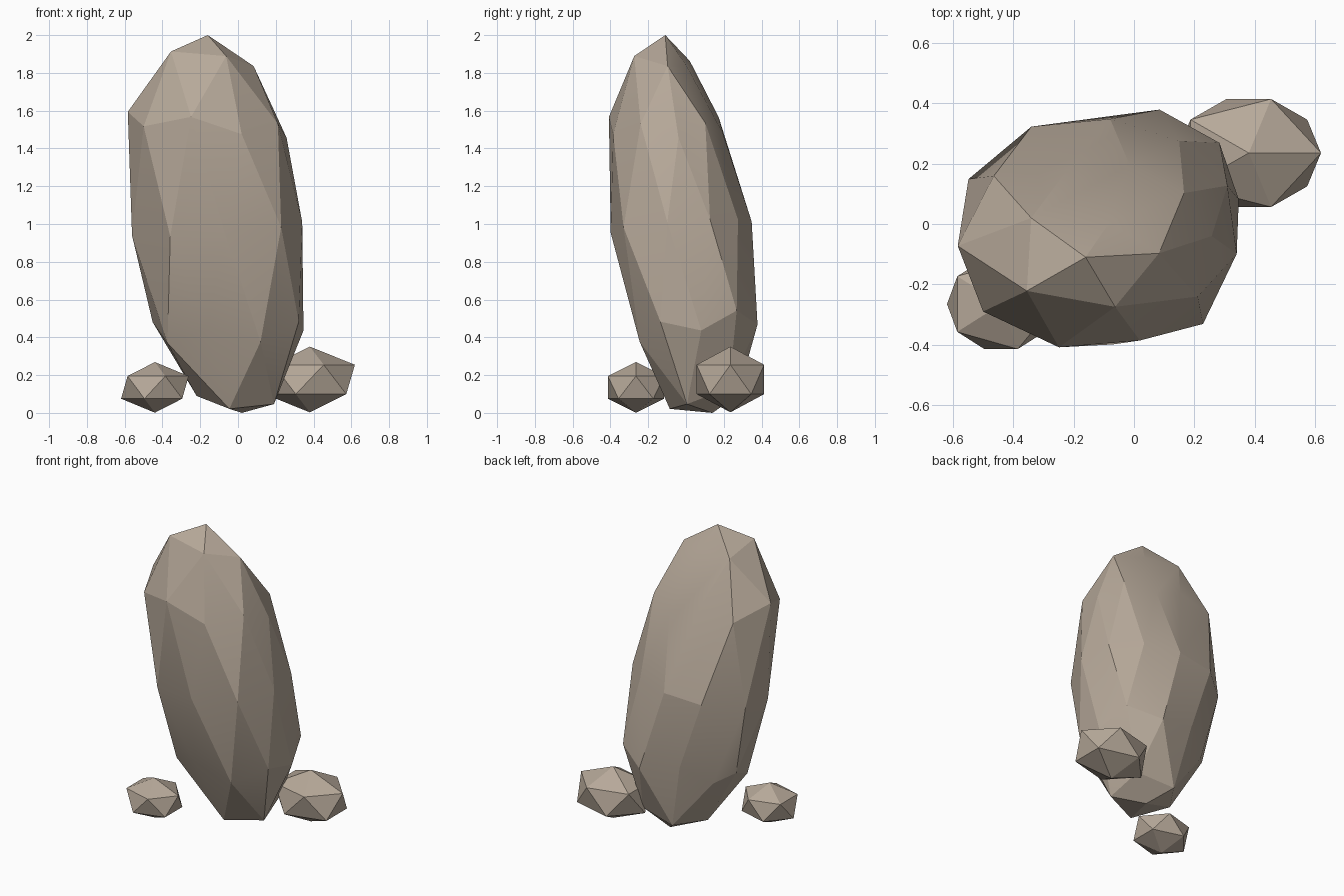
import bpy
import bmesh
from math import cos, sin, radians
from mathutils import Matrix

cube = bpy.data.objects.get("Cube")
if cube:
    bpy.data.objects.remove(cube, do_unlink=True)

# One warm grey stone colour for everything
stone = bpy.data.materials.new("warm_grey_stone")
stone.use_nodes = True
stone.diffuse_color = (0.47, 0.395, 0.32, 1)
stone.node_tree.nodes["Principled BSDF"].inputs["Base Color"].default_value = stone.diffuse_color


def finish(name, bm):
    """Turn a bmesh into a faceted stone object."""
    bmesh.ops.recalc_face_normals(bm, faces=bm.faces)
    mesh = bpy.data.meshes.new(name)
    bm.to_mesh(mesh)
    bm.free()
    mesh.materials.append(stone)
    obj = bpy.data.objects.new(name, mesh)
    bpy.context.collection.objects.link(obj)
    bpy.ops.object.select_all(action="DESELECT")
    obj.select_set(True)
    bpy.context.view_layer.objects.active = obj
    bpy.ops.object.shade_smooth_by_angle(angle=radians(14))


def ring(bm, angles, reach, centre, rx, ry, slope, zigzag=0):
    """Add points around a rough tilted ellipse, alternating in height."""
    cx, cy, cz = centre
    for i, (angle, r) in enumerate(zip(angles, reach)):
        a = radians(angle)
        dx, dy = r * rx * cos(a), r * ry * sin(a)
        dz = dx * slope[0] + dy * slope[1] + zigzag * (-1) ** i
        bm.verts.new((cx + dx, cy + dy, cz + dz))


# Tall leaning boulder: faceted hull around uneven tilted rings
bm = bmesh.new()
bm.verts.new((-0.16, -0.11, 2.0))
ring(bm, (8, 70, 135, 214, 291), (1, 0.8, 1.2, 1.1, 1),
     (-0.145, -0.12, 1.868), 0.23, 0.165, slope=(-0.12, -0.2))
ring(bm, (11, 40, 70, 100, 131, 175, 217, 258, 295, 333),
     (1, 1, 1, 0.88, 1.09, 1, 1, 1, 1, 0.98),
     (-0.16, -0.10, 1.525), 0.425, 0.315, slope=(-0.08, 0), zigzag=-0.035)
ring(bm, (-12, 23, 54, 86, 119, 155, 188, 238, 275, 312),
     (1, 0.99, 0.96, 0.97, 1.03, 1.05, 0.99, 1.02, 1, 1.1),
     (-0.11, -0.02, 0.98), 0.46, 0.38, slope=(0.08, 0.08))
ring(bm, (2, 37, 71, 112, 149, 173, 217, 254, 293, 325),
     (0.98, 1.03, 1.02, 0.87, 0.87, 1, 1, 1, 1.07, 1.12),
     (-0.05, 0.07, 0.455), 0.405, 0.32, slope=(0.05, 0.15), zigzag=-0.04)
ring(bm, (-30, 42, 114, 186, 258), (1, 1, 1, 1, 1),
     (0, 0.10, 0.08), 0.22, 0.19, slope=(0.03, 0.2), zigzag=-0.02)
bm.verts.new((0.02, 0.14, 0))
hull = bmesh.ops.convex_hull(bm, input=bm.verts)
bmesh.ops.delete(bm, geom=hull["geom_interior"], context="VERTS")
finish("tall_boulder", bm)


# Small squashed stones at the foot
def small_stone(name, centre, radii):
    bm = bmesh.new()
    bmesh.ops.create_icosphere(bm, subdivisions=1, radius=1,
                               matrix=Matrix.LocRotScale(centre, None, radii))
    finish(name, bm)


small_stone("front_stone", (-0.44, -0.265, 0.135), (0.20, 0.175, 0.134))
small_stone("back_stone", (0.38, 0.235, 0.177), (0.267, 0.21, 0.174))
